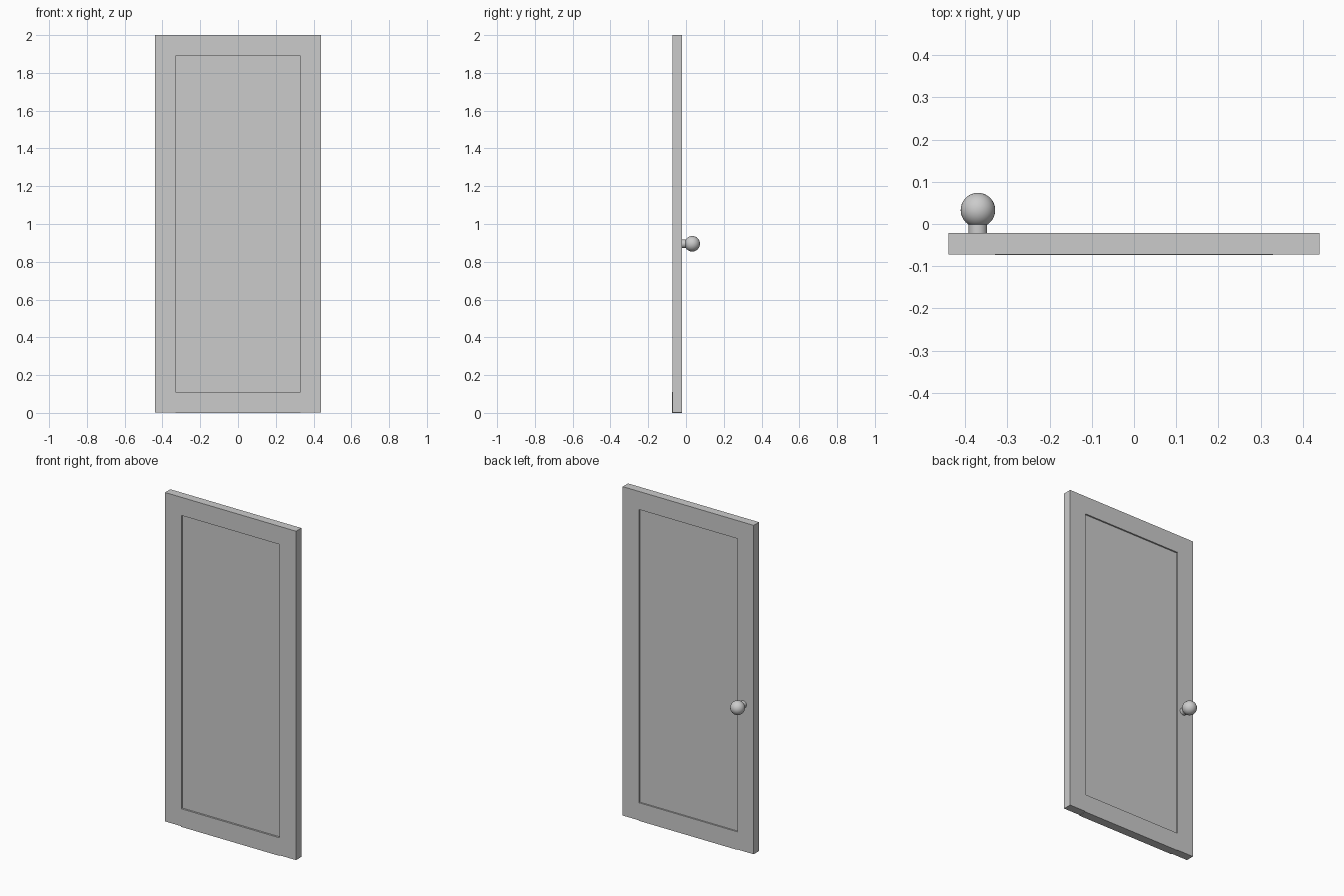
import bpy, math

if "Cube" in bpy.data.objects:
    bpy.data.objects.remove(bpy.data.objects["Cube"])

W, H = 0.44, 2.0            # half width, height
FRONT, BACK = -0.072, -0.021
RAIL = 0.11                 # stile and rail width
KNOB_X, KNOB_Z = -0.37, 0.895


def box(name, x, y, z):
    """Box from (min, max) ranges."""
    bpy.ops.mesh.primitive_cube_add(
        size=1, location=[sum(r) / 2 for r in (x, y, z)])
    ob = bpy.context.object
    ob.name = name
    ob.scale = [r[1] - r[0] for r in (x, y, z)]
    bpy.ops.object.transform_apply(location=False, rotation=False, scale=True)
    return ob


inner = W - RAIL

# Frame: two stiles, top rail, very slightly proud bottom rail
box("left_stile", (-W, -inner), (FRONT, BACK), (0.003, H))
box("right_stile", (inner, W), (FRONT, BACK), (0.003, H))
box("top_rail", (-inner, inner), (FRONT, BACK), (H - RAIL, H))
box("bottom_rail", (-inner, inner), (FRONT - 0.002, BACK), (0, RAIL))

# Panel recessed on both faces
box("panel", (-inner, inner), (FRONT + 0.009, BACK - 0.009), (RAIL, H - RAIL))

# Knob stem and ball on the back
bpy.ops.mesh.primitive_cylinder_add(
    vertices=32, radius=0.022, depth=0.045,
    location=(KNOB_X, -0.0035, KNOB_Z), rotation=(math.pi / 2, 0, 0))
bpy.context.object.name = "knob_stem"
bpy.ops.object.shade_smooth_by_angle()

bpy.ops.mesh.primitive_uv_sphere_add(
    segments=32, ring_count=16, radius=0.041,
    location=(KNOB_X, 0.033, KNOB_Z), rotation=(math.pi / 2, 0, 0))
bpy.context.object.name = "knob"
bpy.ops.object.shade_smooth()
